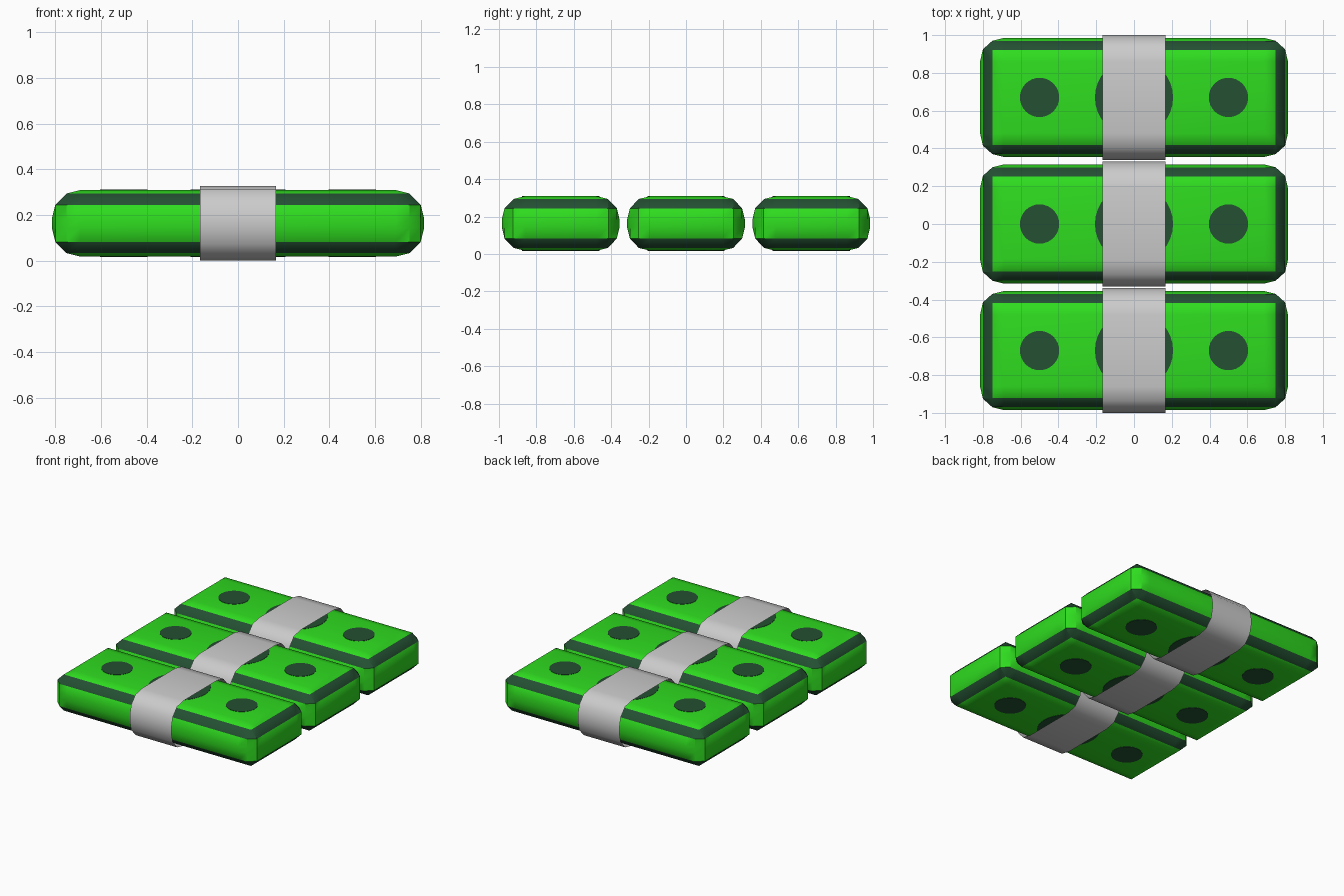
import bpy, bmesh, math

if "Cube" in bpy.data.objects:
    bpy.data.objects.remove(bpy.data.objects["Cube"])

CZ = 0.163   # height of every bundle's middle


def material(name, rgb):
    m = bpy.data.materials.new(name)
    m.diffuse_color = (*rgb, 1)
    m.use_nodes = True
    m.node_tree.nodes["Principled BSDF"].inputs["Base Color"].default_value = m.diffuse_color
    return m


GREEN = material("note_green", (0.028, 0.72, 0.014))
DARK = material("dark_green", (0.017, 0.08, 0.032))


def finish(bm, name, loc, mats=(), angle=35):
    bmesh.ops.recalc_face_normals(bm, faces=bm.faces)
    mesh = bpy.data.meshes.new(name)
    bm.to_mesh(mesh)
    bm.free()
    for m in mats:
        mesh.materials.append(m)
    ob = bpy.data.objects.new(name, mesh)
    ob.location = loc
    bpy.context.collection.objects.link(ob)
    bpy.ops.object.select_all(action='DESELECT')
    ob.select_set(True)
    bpy.context.view_layer.objects.active = ob
    bpy.ops.object.shade_smooth_by_angle(angle=math.radians(angle))
    return ob


def mirror_ring(quadrant):
    """Closed ring from a first-quadrant path running from the +x to the +y side."""
    q = list(quadrant)
    left = [(-x, y) for x, y in reversed(q)]
    return q + left + [(-x, -y) for x, y in q] + [(x, -y) for x, y in reversed(q)]


def loft(bm, rings):
    """Bridge rings of 3D points; returns the faces of each step."""
    rows = [[bm.verts.new(p) for p in r] for r in rings]
    steps = []
    for a, b in zip(rows, rows[1:]):
        n = len(a)
        steps.append([bm.faces.new((a[i], a[(i + 1) % n], b[(i + 1) % n], b[i]))
                      for i in range(n)])
    return rows, steps


# Bundle outline per level, from the bulging waist to the flat top
LEVELS = [
    (0.020, [(0.815, 0.19), (0.80, 0.255), (0.75, 0.30), (0.69, 0.315)]),
    (0.081, [(0.80, 0.19), (0.80, 0.255), (0.75, 0.30), (0.69, 0.30)]),
    (0.131, [(0.75, 0.19), (0.75, 0.252), (0.75, 0.252), (0.69, 0.252)]),
    (0.146, [(0.69, 0.19)] * 4),
]


def bundle(name, y):
    bm = bmesh.new()
    levels = [(-z, q) for z, q in reversed(LEVELS)] + LEVELS
    rows, steps = loft(bm, [[(px, py, z) for px, py in mirror_ring(q)] for z, q in levels])
    for k in (1, 5):                       # dark chamfers round top and bottom
        for f in steps[k]:
            f.material_index = 1
    for row in (rows[0], rows[-1]):        # flat caps
        bm.faces.new(row)
    bmesh.ops.remove_doubles(bm, verts=bm.verts, dist=0.0005)
    finish(bm, name, (0, y, CZ), (GREEN, DARK))


def spots(name, y):
    bm = bmesh.new()
    for x, r in ((-0.5, 0.104), (0, 0.207), (0.5, 0.104)):
        geo = bmesh.ops.create_cone(bm, cap_ends=True, segments=32,
                                    radius1=r, radius2=r, depth=0.296)
        bmesh.ops.translate(bm, verts=geo["verts"], vec=(x, 0, 0))
    finish(bm, name, (0, y, CZ), (DARK,))


def band(name, y):
    bm = bmesh.new()
    ring = mirror_ring([(0.33, 0.022), (0.315, 0.09), (0.265, 0.147), (0.19, 0.163)])
    loft(bm, [[(x, py, pz) for py, pz in ring] for x in (-0.167, 0.167)])
    finish(bm, name, (0, y, CZ), angle=60)


for label, y in (("front", -0.67), ("middle", 0), ("back", 0.67)):
    bundle(label + "_note_bundle", y)
    spots(label + "_printed_spots", y)
    band(label + "_paper_band", y)
